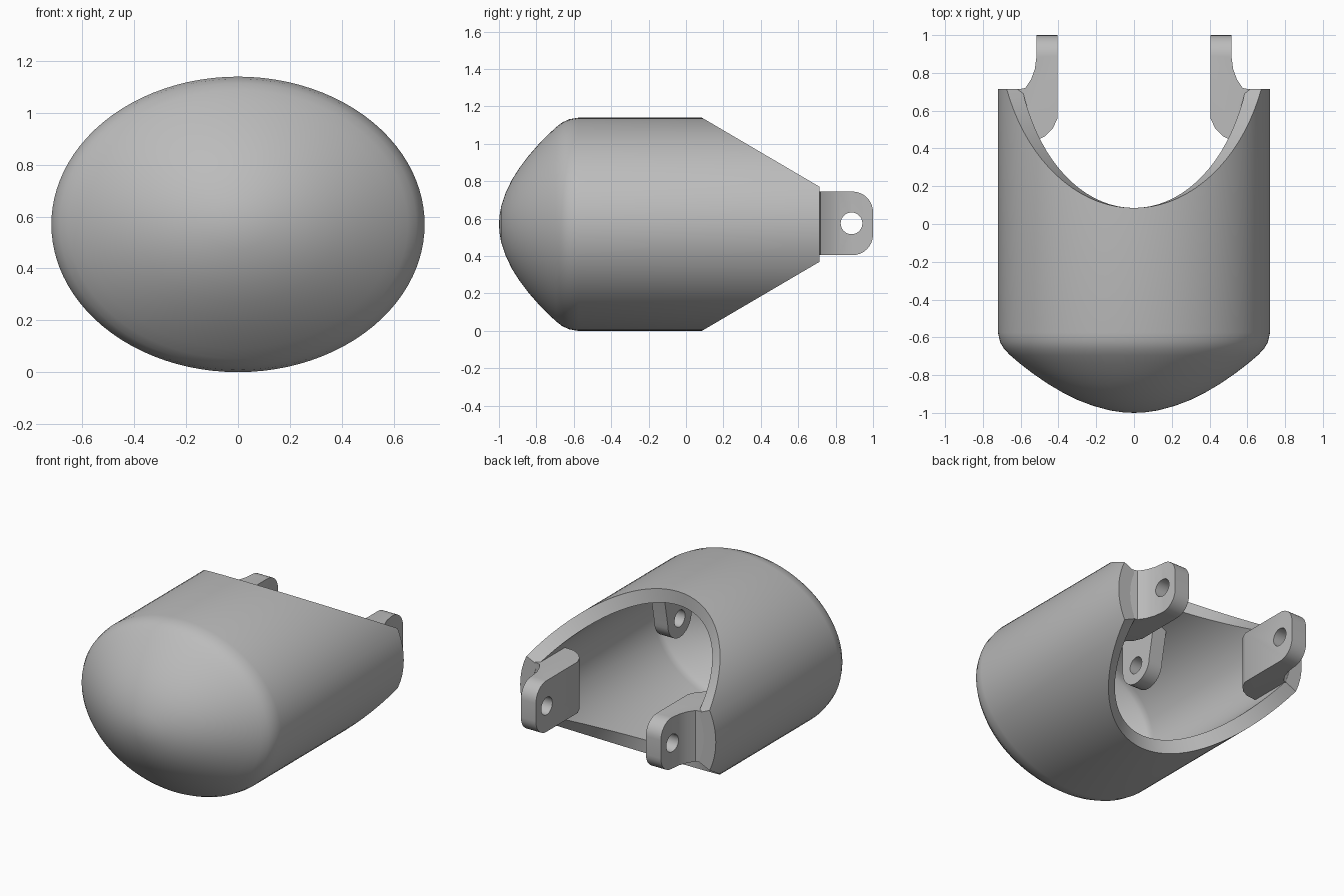
import bpy, bmesh, math

cube = bpy.data.objects.get("Cube")
if cube:
    bpy.data.objects.remove(cube, do_unlink=True)

grey = bpy.data.materials.new("plain grey")
grey.use_nodes = True
grey.diffuse_color = (0.5, 0.5, 0.5, 1)
grey.node_tree.nodes["Principled BSDF"].inputs["Base Color"].default_value = (0.5, 0.5, 0.5, 1)

A, B, ZC = 0.72, 0.57, 0.57        # half width, half height, axis height
WALL = 0.09
RIM_TOP, RIM_END, FLAT = 0.085, 0.715, 0.2


def make(name, bm):
    mesh = bpy.data.meshes.new(name)
    bm.to_mesh(mesh)
    bm.free()
    mesh.materials.append(grey)
    obj = bpy.data.objects.new(name, mesh)
    bpy.context.collection.objects.link(obj)
    return obj


def activate(obj):
    bpy.ops.object.select_all(action='DESELECT')
    obj.select_set(True)
    bpy.context.view_layer.objects.active = obj


def smooth(obj):
    activate(obj)
    bpy.ops.object.shade_smooth_by_angle(angle=math.radians(30))


def prism(points, offset):
    """Closed solid from a flat outline pushed along an offset."""
    bm = bmesh.new()
    face = bm.faces.new([bm.verts.new(p) for p in points])
    ext = bmesh.ops.extrude_face_region(bm, geom=[face])
    bmesh.ops.translate(bm, vec=offset, verts=[v for v in ext["geom"] if isinstance(v, bmesh.types.BMVert)])
    bmesh.ops.recalc_face_normals(bm, faces=bm.faces)
    return bm


def drill(obj, x, y, z, radius):
    """Cut a round hole along x."""
    ring = [(x - 0.3, y + radius * math.cos(k * math.tau / 32), z + radius * math.sin(k * math.tau / 32))
            for k in range(32)]
    cutter = make("hole_cutter", prism(ring, (0.6, 0, 0)))
    cutter.hide_render = True
    mod = obj.modifiers.new("hole", 'BOOLEAN')
    mod.operation, mod.solver, mod.object = 'DIFFERENCE', 'EXACT', cutter
    activate(obj)
    bpy.ops.object.modifier_apply(modifier="hole")
    bpy.data.objects.remove(cutter, do_unlink=True)


# Shell: elliptical tube with a domed front and a rim cut back above and below
corner = math.asin(FLAT / B)
quarter = [corner * k / 6 for k in range(6)]
quarter += [corner + (math.pi / 2 - corner) * k / 18 for k in range(19)]
half = quarter + [math.pi - t for t in reversed(quarter[:-1])]
angles = half + [t + math.pi for t in half[1:-1]]

dome = [(0.08, -0.997), (0.17, -0.988), (0.3, -0.963), (0.42, -0.93), (0.53, -0.89),
        (0.64, -0.843), (0.75, -0.788), (0.84, -0.738), (0.91, -0.695), (0.955, -0.662),
        (0.985, -0.625), (1, -0.575)]


def rim_y(t):
    drop = B - B * abs(math.sin(t))
    return min(RIM_END, RIM_TOP + drop * (RIM_END - RIM_TOP) / (B - FLAT))


bm = bmesh.new()
rings = [[bm.verts.new((A * s * math.cos(t), y, ZC + B * s * math.sin(t))) for t in angles] for s, y in dome]
rings.append([bm.verts.new((A * math.cos(t), rim_y(t), ZC + B * math.sin(t))) for t in angles])
tip = bm.verts.new((0, -1, ZC))
n = len(angles)
for j in range(n):
    k = (j + 1) % n
    bm.faces.new((tip, rings[0][j], rings[0][k]))
    for r0, r1 in zip(rings, rings[1:]):
        bm.faces.new((r0[j], r1[j], r1[k], r0[k]))
shell = make("shell", bm)
wall = shell.modifiers.new("wall", 'SOLIDIFY')
wall.thickness, wall.offset, wall.use_even_offset = WALL, -1, True
activate(shell)
bpy.ops.object.modifier_apply(modifier="wall")
smooth(shell)

# Outline of a hinge tab from above, and of a hanging inner lug from the side
tab_plan = [(0.405, 1), (0.515, 1), (0.517, 0.88), (0.525, 0.82), (0.545, 0.765), (0.575, 0.72),
            (0.65, 0.705), (0.65, 0.43), (0.52, 0.44), (0.47, 0.465), (0.43, 0.505), (0.405, 0.56)]
LUG_Y, LUG_Z, LUG_R = -0.22, 0.79, 0.125
lug_side = [(LUG_Y - LUG_R, 1.05), (LUG_Y + LUG_R + 0.05, 1.05)]
lug_side += [(LUG_Y + LUG_R * math.cos(a), LUG_Z - LUG_R * math.sin(a))
             for a in (math.pi * k / 16 for k in range(17))]

for side, word in ((1, "left"), (-1, "right")):
    # Hinge tab with rounded end corners
    bm = prism([(side * x, y, 0.405) for x, y in tab_plan], (0, 0, 0.34))
    ends = [e for e in bm.edges if all(v.co.y > 0.99 for v in e.verts)
            and abs(e.verts[0].co.z - e.verts[1].co.z) < 0.01]
    bmesh.ops.bevel(bm, geom=ends, offset=0.11, segments=8, profile=0.5, affect='EDGES')
    tab = make(word + "_hinge_tab", bm)
    drill(tab, side * 0.46, 0.885, 0.575, 0.058)
    smooth(tab)

    # Inner lug under the roof of the shell
    lug = make(word + "_inner_lug", prism([(side * 0.2, y, z) for y, z in lug_side], (side * 0.1, 0, 0)))
    drill(lug, side * 0.25, LUG_Y, LUG_Z, 0.055)
    smooth(lug)
